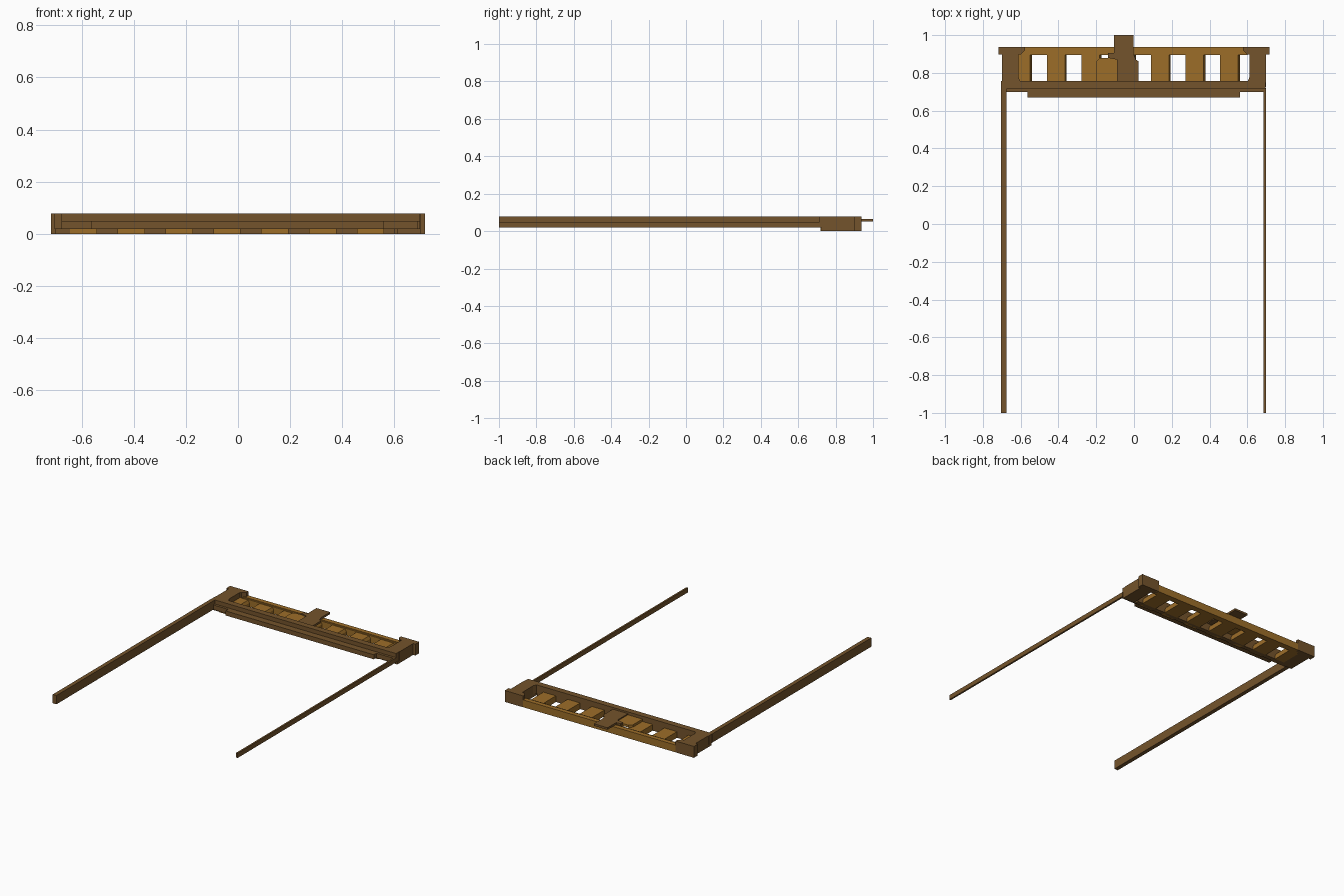
import bpy, bmesh

if "Cube" in bpy.data.objects:
    bpy.data.objects.remove(bpy.data.objects["Cube"])

def mat(name, c):
    m = bpy.data.materials.new(name)
    m.diffuse_color = (*c, 1)
    m.use_nodes = True
    m.node_tree.nodes["Principled BSDF"].inputs["Base Color"].default_value = m.diffuse_color
    return m

BROWN = mat("dark_brown_wood", (0.175, 0.088, 0.025))
GOLD = mat("golden_wood", (0.335, 0.155, 0.022))

def prism(name, pts, lo, hi, m, axis='z'):
    """Extrude a closed profile: xy points along z, or xz points along y."""
    bm = bmesh.new()
    put = (lambda p, t: (p[0], p[1], t)) if axis == 'z' else (lambda p, t: (p[0], t, p[1]))
    a = [bm.verts.new(put(p, lo)) for p in pts]
    b = [bm.verts.new(put(p, hi)) for p in pts]
    bm.faces.new(a)
    bm.faces.new(b)
    n = len(pts)
    for i in range(n):
        j = (i + 1) % n
        bm.faces.new((a[i], a[j], b[j], b[i]))
    bmesh.ops.recalc_face_normals(bm, faces=bm.faces)
    me = bpy.data.meshes.new(name)
    bm.to_mesh(me)
    bm.free()
    me.materials.append(m)
    ob = bpy.data.objects.new(name, me)
    bpy.context.collection.objects.link(ob)
    return ob

def box(name, x0, x1, y0, y1, z0, z1, m):
    return prism(name, [(x0, y0), (x1, y0), (x1, y1), (x0, y1)], z0, z1, m)

# long side rails: tall left one, slim right one
box("left_rail", -0.704, -0.676, -1, 0.72, 0.018, 0.078, BROWN)
box("right_rail", 0.686, 0.698, -1, 0.72, 0.018, 0.05, BROWN)

# stepped cross beam and the lip in front of it
box("beam_lower", -0.703, 0.697, 0.698, 0.757, 0.018, 0.05, BROWN)
box("beam_upper", -0.703, 0.697, 0.715, 0.757, 0.05, 0.078, BROWN)
box("beam_foot", -0.62, 0.60, 0.727, 0.757, 0.0, 0.018, BROWN)
box("front_lip", -0.563, 0.56, 0.67, 0.698, 0.019, 0.05, BROWN)

# corner blocks: an arm joining the beam to a hooked end
for s, side in ((-1, "left"), (1, "right")):
    prism("corner_arm_" + side,
          [(s * 0.70, 0.75), (s * 0.60, 0.75), (s * 0.612, 0.78), (s * 0.612, 0.90), (s * 0.70, 0.90)],
          0.018, 0.078, BROWN)
    box("corner_foot_" + side, *sorted((s * 0.70, s * 0.612)), 0.725, 0.90, 0.0, 0.018, BROWN)
    prism("corner_block_" + side,
          [(s * 0.717, 0.897), (s * 0.60, 0.897), (s * 0.578, 0.92), (s * 0.578, 0.938), (s * 0.717, 0.938)],
          0.0, 0.078, BROWN)

# golden back bar with a small step
box("back_bar", -0.60, 0.60, 0.905, 0.937, 0.0, 0.05, GOLD)
box("back_bar_step", -0.60, 0.60, 0.895, 0.905, 0.0, 0.046, GOLD)

# row of slats with bevelled right upper edge
for i in range(7):
    x = -0.645 + i * 0.1835
    prism("slat_%d" % (i + 1),
          [(x, 0), (x + 0.105, 0), (x + 0.105, 0.025), (x + 0.095, 0.042), (x, 0.042)],
          0.72, 0.90, GOLD, 'y')

# latch plate over the middle, with its tongue past the back bar
prism("latch_tongue",
      [(-0.105, 1.0), (-0.105, 0.905), (-0.138, 0.905), (-0.138, 0.88), (-0.09, 0.87), (-0.09, 0.75),
       (0.025, 0.75), (0.025, 0.86), (0.01, 0.87), (-0.002, 0.90), (-0.002, 1.0)], 0.052, 0.066, BROWN)
prism("latch_side_plate",
      [(-0.20, 0.75), (-0.08, 0.75), (-0.08, 0.88), (-0.18, 0.88), (-0.20, 0.86)], 0.042, 0.058, GOLD)
